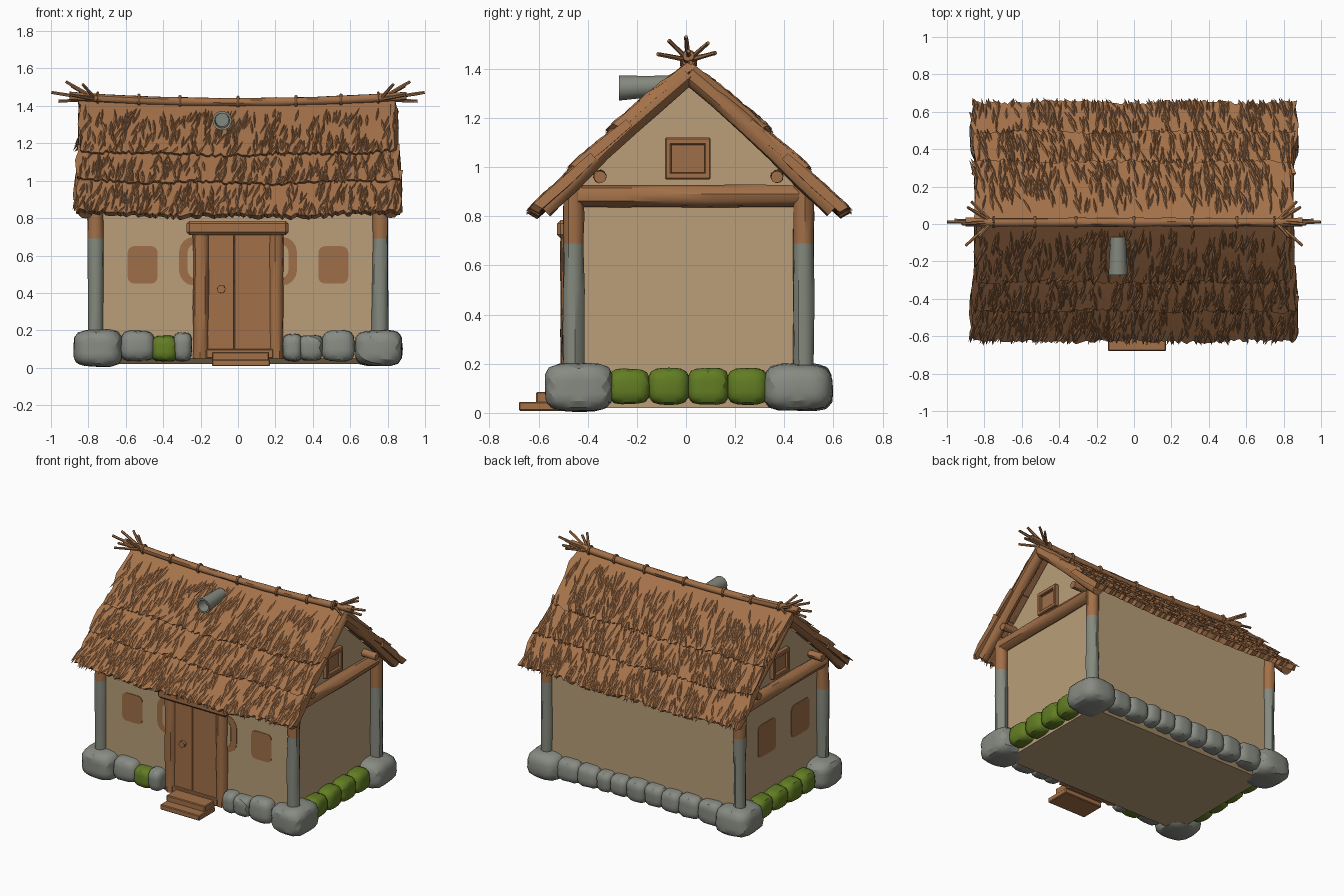
import bpy, bmesh, math, random
from mathutils import Vector

if "Cube" in bpy.data.objects:
    bpy.data.objects.remove(bpy.data.objects["Cube"])

random.seed(4)
R = random.uniform
CY = 0.01                      # middle of the house in y
A = math.radians(43.2)         # roof pitch


def material(name, r, g, b):
    m = bpy.data.materials.new(name)
    m.diffuse_color = [((c / 255 + 0.055) / 1.055) ** 2.4 for c in (r, g, b)] + [1]
    m.use_nodes = True
    m.node_tree.nodes["Principled BSDF"].inputs["Base Color"].default_value = m.diffuse_color
    return m


WALL = material("clay wall", 186, 159, 121)
WOOD = material("wood", 162, 112, 72)
THATCH = material("thatch", 165, 114, 74)
PAINT = material("brown paint", 158, 111, 71)
STONE = material("grey stone", 136, 139, 131)
MOSS = material("mossy stone", 98, 125, 35)
GREY = material("weathered wood", 133, 137, 125)


def finish(name, bm, mat, angle=0):
    bmesh.ops.recalc_face_normals(bm, faces=bm.faces)
    me = bpy.data.meshes.new(name)
    bm.to_mesh(me)
    bm.free()
    me.materials.append(mat)
    if angle:
        me.shade_smooth()
        me.set_sharp_from_angle(angle=math.radians(angle))
    ob = bpy.data.objects.new(name, me)
    bpy.context.collection.objects.link(ob)
    return ob


def loft(name, rings, mat, angle=0):
    """Skin a list of equal closed rings and cap both ends."""
    bm = bmesh.new()
    vs = [[bm.verts.new(p) for p in ring] for ring in rings]
    n = len(vs[0])
    for a, b in zip(vs, vs[1:]):
        for i in range(n):
            bm.faces.new((a[i], a[(i + 1) % n], b[(i + 1) % n], b[i]))
    bm.faces.new(vs[0])
    bm.faces.new(vs[-1])
    return finish(name, bm, mat, angle)


def log(name, pts, r, mat=WOOD, sides=10, rough=0.06, taper=1.0):
    pts = [Vector(p) for p in pts]
    if len(pts) == 2:
        pts = [pts[0].lerp(pts[1], i / 5) for i in range(6)]
    d = (pts[-1] - pts[0]).normalized()
    u = d.orthogonal().normalized()
    w = d.cross(u)
    rings = []
    for k, p in enumerate(pts):
        rr = r * (1 + (taper - 1) * k / (len(pts) - 1)) * R(1 - rough, 1 + rough)
        rings.append([p + (u * math.cos(t) + w * math.sin(t)) * rr * R(1 - rough, 1 + rough)
                      for t in (2 * math.pi * i / sides for i in range(sides))])
    return loft(name, rings, mat, 38)


def box(name, x0, x1, y0, y1, z0, z1, mat=WOOD, bevel=0.005):
    bm = bmesh.new()
    bmesh.ops.create_cube(bm, size=1)
    for v in bm.verts:
        v.co = ((x0 + x1) / 2 + v.co.x * (x1 - x0), (y0 + y1) / 2 + v.co.y * (y1 - y0),
                (z0 + z1) / 2 + v.co.z * (z1 - z0))
    bmesh.ops.bevel(bm, geom=bm.edges[:], offset=bevel, segments=1, affect='EDGES')
    return finish(name, bm, mat)


def plate(name, c, z, w, h, r, at, mat, depth):
    """Rounded painted plate; at(u, z, depth) places it on a wall."""
    loop = []
    for q, (sx, sz) in enumerate(((1, 1), (-1, 1), (-1, -1), (1, -1))):
        for k in range(5):
            t = math.pi / 2 * (q + k / 4)
            loop.append((c + sx * (w / 2 - r) + r * math.cos(t), z + sz * (h / 2 - r) + r * math.sin(t)))
    return loft(name, [[at(u, v, d) for u, v in loop] for d in (-0.003, depth)], mat)


def stone(name, c, half, mat):
    """Rounded block with a slightly uneven surface."""
    bm = bmesh.new()
    bmesh.ops.create_icosphere(bm, subdivisions=3, radius=1)
    ph = [R(0, 6) for _ in range(3)]
    for v in bm.verts:
        n = v.co.normalized()
        k = sum(abs(a) ** 4 for a in n) ** (-1 / 4)
        k *= 1 + 0.035 * sum(math.sin(3 * n[i] + ph[i]) for i in range(3)) / 1.5
        v.co = [c[i] + n[i] * k * half[i] for i in range(3)]
        v.co.z = max(v.co.z, 0.0)
    return finish(name, bm, mat, 28)


# Walls with gables, and the packed floor
W, D = 0.735, 0.472
section = [(-D + 0.03, 0.02), (D - 0.03, 0.02), (D, 0.05), (D, 0.93), (0, 1.355), (-D, 0.93), (-D, 0.05)]
loft("walls", [[(x, CY + y, z) for y, z in section] for x in (-W, W)], WALL)

# Corner posts: weathered grey below, brown above
for sx in (-1, 1):
    for sy in (-1, 1):
        x, y = sx * 0.76, CY + sy * 0.468
        post = log("corner_post", [(x, y, z) for z in (0.1, 0.3, 0.5, 0.69, 0.8, 0.93)], 0.042)
        post.data.materials.append(GREY)
        for f in post.data.polygons:
            f.material_index = 1 if f.center.z < 0.68 else 0
        stone("corner_stone", (sx * 0.75, CY + sy * 0.447, 0.105), (0.13, 0.135, 0.095), STONE)

# Foundation stones: front row, back row, mossy side rows
front = [(-0.62, -0.45, 0.2), (-0.46, -0.33, 0.17), (-0.34, -0.25, 0.185),
         (0.24, 0.34, 0.18), (0.33, 0.45, 0.175), (0.45, 0.62, 0.2)]
for i, (a, b, top) in enumerate(front):
    stone("front_stone", ((a + b) / 2, -0.46, top / 2 + 0.018),
          ((b - a) / 2 + 0.004, 0.085, top / 2 - 0.018), MOSS if i == 1 else STONE)
x = -0.64
for w in (0.17, 0.15, 0.14, 0.13, 0.15, 0.12, 0.11, 0.15, 0.16):
    stone("back_stone", (x + w / 2, CY + 0.47, 0.11), (w / 2 + 0.006, 0.08, 0.055 + w / 7), STONE)
    x += w
for sx in (-1, 1):
    for i in range(4):
        stone("mossy_side_stone", (sx * 0.745, CY - 0.24 + i * 0.16, 0.108), (0.085, 0.083, 0.074), MOSS)

# Gable timbers, purlin ends and attic windows at both ends
for sx in (-1, 1):
    log("tie_beam", [(sx * 0.755, CY - 0.45, 0.883), (sx * 0.755, CY + 0.45, 0.883)], 0.046)
    for sy in (-1, 1):
        rise = [(i / 5, 0.015 * math.sin(math.pi * i / 5)) for i in range(6)]
        log("barge_log", [(sx * 0.815, CY + sy * 0.59 * t, 1.378 - 0.55 * t + b) for t, b in rise], 0.04)
        log("purlin_end", [(sx * 0.68, CY + sy * 0.36, 0.965), (sx * 0.84, CY + sy * 0.36, 0.96)], 0.026)
    x0, x1 = sorted((sx * 0.71, sx * 0.765))
    for y0, y1, z0, z1 in ((-0.085, 0.1, 0.95, 0.978), (-0.085, 0.1, 1.09, 1.12),
                           (-0.085, -0.06, 0.95, 1.12), (0.075, 0.1, 0.95, 1.12)):
        box("attic_window_frame", x0, x1, y0, y1, z0, z1)
    box("attic_window_panel", *sorted((sx * 0.71, sx * 0.743)), -0.065, 0.08, 0.97, 1.1, PAINT)

# Painted windows and the painted surround behind the door
on_front = lambda u, z, d: (u, CY - D - d, z)
on_left = lambda u, z, d: (-W - d, u, z)
for sx in (-1, 1):
    plate("painted_front_window", sx * 0.51, 0.55, 0.16, 0.2, 0.035, on_front, PAINT, 0.004)
    plate("painted_left_window", sx * 0.188 - 0.05, 0.55, 0.2, 0.23, 0.03, on_left, PAINT, 0.004)
plate("painted_surround", 0, 0.57, 0.63, 0.26, 0.08, on_front, PAINT, 0.003)
plate("surround_inner", 0, 0.57, 0.54, 0.19, 0.05, on_front, WALL, 0.006)

# Door, frame, knob and steps
for a, b in ((-0.17, -0.021), (-0.019, 0.18)):
    box("door_plank", a, b, -0.487, -0.44, 0.08, 0.72, WOOD, 0.003)
log("door_post_left", [(-0.197, -0.468, 0.05), (-0.197, -0.468, 0.73)], 0.044)
log("door_post_right", [(0.203, -0.468, 0.05), (0.203, -0.468, 0.73)], 0.04)
box("door_lintel", -0.275, 0.27, -0.525, -0.44, 0.71, 0.785, WOOD, 0.015)
box("door_sill", -0.17, 0.19, -0.505, -0.44, 0.05, 0.1)
log("door_knob", [(-0.09, -0.48, 0.42), (-0.09, -0.51, 0.42)], 0.022)
box("lower_step", -0.14, 0.17, -0.68, -0.5, 0.008, 0.045)
box("upper_step", -0.14, 0.165, -0.61, -0.48, 0.04, 0.085)


# Thatch: three overlapping ragged tiers per slope, covered in straw tufts
def roof(s, x, d, h):
    sag = 0.022 * (1 - (x / 0.86) ** 2)
    h += 0.018 * math.sin(math.pi * min(d, 0.88) / 0.88)
    return Vector((x, 0.013 + s * (d * math.cos(A) + h * math.sin(A)),
                   1.433 - d * math.sin(A) + h * math.cos(A) - sag))


for s in (-1, 1):
    tufts = bmesh.new()
    for d0, d1, half, count in ((0.0, 0.42, 0.845, 300), (0.35, 0.64, 0.855, 230), (0.55, 0.875, 0.865, 250)):
        h0, h1 = (0.0 if d0 == 0 else -0.016), 0.008
        rings = []
        for i in range(111):
            x = -half + 2 * half * i / 110
            e = d1 + R(-0.018, 0.01) + 0.008 * math.sin(x * 9 + d1 * 20)
            edge = 0.018 if i in (0, 110) else 0
            prof = [(d0, h0)] + [(d0 + (e - d0) * k / 4, h0 + (h1 - h0) * k / 4) for k in (1, 2, 3)]
            prof += [(e, h1), (e - 0.012, h1 - 0.04), ((d0 + e) / 2, h0 - 0.03), (d0, h0 - 0.035)]
            rings.append([roof(s, x + R(-edge, edge), d, h) for d, h in prof])
        loft("thatch_tier", rings, THATCH)
        for _ in range(count):
            length, w = R(0.1, 0.18), R(0.008, 0.015)
            x, d = R(-half + 0.01, half - 0.01), R(d0 + 0.02, d1 - 0.06)
            length = min(length, d1 + R(0.005, 0.025) - d)
            lean, mid = R(-0.06, 0.025), d + length * 0.55
            surf = lambda q: h0 + (h1 - h0) * (q - d0) / (d1 - d0)
            root, left, right, top, tip = [tufts.verts.new(roof(s, *p)) for p in (
                (x, d, surf(d) - 0.004), (x - w + lean / 2, mid, surf(mid) - 0.004),
                (x + w + lean / 2, mid, surf(mid) - 0.004), (x + lean / 2, mid, surf(mid) + 0.008),
                (x + lean, d + length, surf(d + length) + 0.002))]
            for f in ((root, left, top), (root, top, right), (left, tip, top), (top, tip, right),
                      (root, right, left), (left, right, tip)):
                tufts.faces.new(f)
    finish("straw_tufts", tufts, THATCH)

# Sagging ridge pole with rope bindings
ridge_z = lambda x: 1.42 + 0.03 * (x / 0.86) ** 2
log("ridge_pole", [(x / 10, 0.01, ridge_z(x / 10)) for x in range(-9, 10)], 0.023, rough=0.05)
for x in (-0.75, -0.53, -0.31, 0, 0.31, 0.55, 0.75):
    bpy.ops.mesh.primitive_torus_add(major_segments=14, minor_segments=6, major_radius=0.026,
                                     minor_radius=0.009, location=(x, 0.01, ridge_z(x)),
                                     rotation=(0, math.pi / 2, 0))
    bpy.context.object.name = "ridge_binding"
    bpy.context.object.data.materials.append(WOOD)

# Fan of sticks at each ridge end
for sx in (-1, 1):
    for ex, ey, ez in ((0.998, 0.01, 1.472), (0.96, 0.02, 1.425), (0.92, 0.0, 1.53),
                       (0.9, -0.115, 1.46), (0.87, 0.12, 1.465), (0.83, -0.07, 1.515), (0.89, 0.09, 1.505)):
        log("ridge_stick", [(sx * 0.76, 0.01, 1.435), (sx * ex, ey, ez)], 0.011, sides=6, taper=0.75)

# Smoke pipe, open at the front
tube = [(-0.07, 0.042), (-0.15, 0.045), (-0.272, 0.052), (-0.272, 0.04), (-0.2, 0.036)]
loft("smoke_pipe", [[(-0.085 + r * math.cos(t * math.pi / 7), y, 1.33 + 0.05 * (y + 0.1) + r * math.sin(t * math.pi / 7))
                     for t in range(14)] for y, r in tube], GREY, 40)
